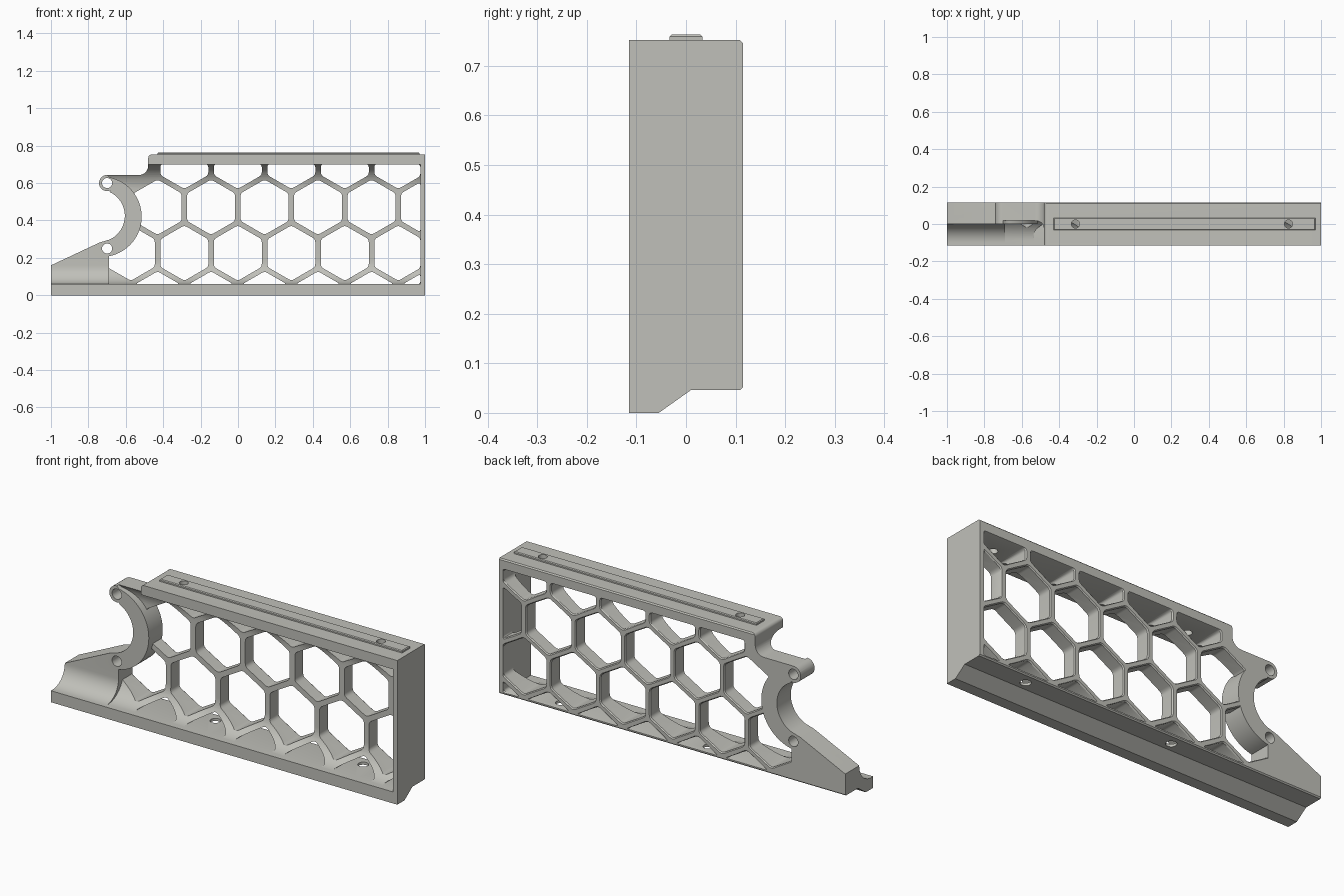
import bpy, bmesh, math
from mathutils import Vector

if "Cube" in bpy.data.objects:
    bpy.data.objects.remove(bpy.data.objects["Cube"])

grey = bpy.data.materials.new("light_grey")
grey.diffuse_color = (0.53, 0.53, 0.49, 1)
grey.use_nodes = True
grey.node_tree.nodes["Principled BSDF"].inputs["Base Color"].default_value = grey.diffuse_color


def arc(cx, cy, r, a0, a1, n=16):
    return [(cx + r * math.cos(math.radians(a0 + (a1 - a0) * i / n)),
             cy + r * math.sin(math.radians(a0 + (a1 - a0) * i / n))) for i in range(n + 1)]


def loft(bm, rings):
    """Closed solid through matching rings of 3D points."""
    vs = [[bm.verts.new(p) for p in ring] for ring in rings]
    n = len(vs[0])
    faces = [bm.faces.new(vs[0]), bm.faces.new(vs[-1][::-1])]
    for a, b in zip(vs, vs[1:]):
        for i in range(n):
            faces.append(bm.faces.new((a[i], b[i], b[(i + 1) % n], a[(i + 1) % n])))
    return faces


def finish(name, bm):
    bmesh.ops.recalc_face_normals(bm, faces=bm.faces)
    me = bpy.data.meshes.new(name)
    bm.to_mesh(me)
    bm.free()
    me.materials.append(grey)
    ob = bpy.data.objects.new(name, me)
    bpy.context.collection.objects.link(ob)
    return ob


def prism_x(name, yz, x0, x1):
    bm = bmesh.new()
    loft(bm, [[(x, y, z) for y, z in yz] for x in (x0, x1)])
    return finish(name, bm)


def prism_y(name, xz, y0, y1):
    bm = bmesh.new()
    loft(bm, [[(x, y, z) for x, z in xz] for y in (y0, y1)])
    return finish(name, bm)


def boolean(ob, other, op):
    m = ob.modifiers.new(op, 'BOOLEAN')
    m.operation, m.object, m.solver = op, other, 'EXACT'
    bpy.context.view_layer.objects.active = ob
    bpy.ops.object.modifier_apply(modifier=m.name)
    bpy.data.objects.remove(other)


def clip(poly, axis, limit, sign):
    """Keep the part of a convex polygon where sign * coord <= sign * limit."""
    out = []
    for p, q in zip(poly, poly[1:] + poly[:1]):
        dp, dq = sign * (limit - p[axis]), sign * (limit - q[axis])
        if dp >= 0:
            out.append(p)
        if dp * dq < 0:
            out.append(p.lerp(q, dp / (dp - dq)))
    return out


def rounded(poly, d=0.016, n=4):
    """Soften polygon corners with short quadratic curves."""
    out = []
    for i, p in enumerate(poly):
        a, b = poly[i - 1], poly[(i + 1) % len(poly)]
        s = p + (a - p).normalized() * min(d, (a - p).length * 0.4)
        e = p + (b - p).normalized() * min(d, (b - p).length * 0.4)
        for k in range(n + 1):
            t = k / n
            out.append(s * (1 - t) ** 2 + p * 2 * t * (1 - t) + e * t * t)
    return out


# Channel section: lower flange, filleted web, upper flange
back = [(0.115, 0.746), (0.115, 0.052), (0.109, 0.046), (0.01, 0.046), (-0.055, 0), (-0.115, 0)]
section = ([(0.109, 0.752)] + back + [(-0.115, 0.06)]
           + arc(-0.09, 0.19, 0.13, -90, 0) + arc(-0.09, 0.57, 0.13, 0, 90)
           + [(-0.115, 0.70), (-0.115, 0.752)])
body = prism_x("honeycomb_bracket", section, -1, 1)

# Honeycomb openings, flared slightly at the back
P, ROW, R = 0.286, 0.2455, 0.148
bm = bmesh.new()
for row in range(4):
    cz = -0.02 + row * ROW
    for k in range(6):
        cx = (-0.43 if row % 2 == 0 else -0.573) + k * P
        if row == 2:
            cx = -0.43 + k * P
        if row == 3:
            cx = -0.287 + k * P
        hexa = [Vector((cx + R * math.sin(i * math.pi / 3), cz + R * math.cos(i * math.pi / 3)))
                for i in range(6)]
        for axis, limit, sign in ((0, 0.975, 1), (1, 0.70, 1), (1, 0.06, -1)):
            hexa = clip(hexa, axis, limit, sign)
            if len(hexa) < 3:
                break
        if len(hexa) < 3 or max(p.x for p in hexa) - min(p.x for p in hexa) < 0.04:
            continue
        pts = rounded(hexa)
        c = sum(pts, Vector((0, 0))) / len(pts)
        rings = []
        for y, grow in ((-0.2, 0), (0.109, 0), (0.121, 0.010)):
            rings.append([(q.x, y, q.y) for q in
                          (p + (p - c).normalized() * grow for p in pts)])
        loft(bm, rings)
boolean(body, finish("honeycomb_cutter", bm), 'DIFFERENCE')

# End wall
boolean(body, prism_x("end_wall", [(0.109, 0.752)] + back + [(-0.115, 0.752)], 0.975, 1), 'UNION')

# Foot and curved clamp arm share the same open edge
lug = arc(-0.70, 0.60, 0.043, 90, 290)
mouth = arc(-0.745, 0.425, 0.14, 65, -65, 24)
edge = lug + mouth + [(-0.74, 0.282), (-1, 0.16)]
foot = ([(-1, 0.052), (-0.69, 0.052)] + arc(-0.73, 0.42, 0.215, -79, 78, 32) + edge)
boolean(body, prism_y("foot_and_clamp", foot, 0, 0.115), 'UNION')
fillet = [(0.01, 0.16), (0.01, 0.052), (-0.1, 0.052)] + arc(-0.1, 0.16, 0.1, -90, 0)
boolean(body, prism_x("foot_fillet", fillet, -1, -0.69), 'UNION')

# Open space above the foot and inside the clamp
void = (edge[::-1] + arc(-0.53, 0.693, 0.05, -90, 0, 8) + arc(-0.462, 0.734, 0.018, 180, 90, 6)
        + [(-0.462, 0.9), (-1.1, 0.9), (-1.1, 0.113)])
boolean(body, prism_y("void_cutter", void, -0.3, 0.3), 'DIFFERENCE')

# Raised rail on the upper flange
bm = bmesh.new()
loft(bm, [[(0.27 + sx * (0.70 - i), sy * (0.033 - i), z)
           for sx, sy in ((-1, -1), (1, -1), (1, 1), (-1, 1))]
          for z, i in ((0.74, 0), (0.759, 0), (0.763, 0.004))])
boolean(body, finish("top_rail", bm), 'UNION')

# Bolt holes: clamp (along y), upper flange and lower flange (along z)
for z in (0.60, 0.25):
    boolean(body, prism_y("clamp_hole", arc(-0.70, z, 0.027, 0, 345, 23), -0.3, 0.3), 'DIFFERENCE')
for x, y, z0, z1, r in ((-0.313, 0, 0.66, 0.8, 0.022), (0.826, 0, 0.66, 0.8, 0.022),
                        (-0.17, 0.057, 0.0, 0.09, 0.026), (0.683, 0.057, 0.0, 0.09, 0.026)):
    bm = bmesh.new()
    loft(bm, [[(px, py, z) for px, py in arc(x, y, r, 0, 345, 23)] for z in (z0, z1)])
    boolean(body, finish("flange_hole", bm), 'DIFFERENCE')

# Smooth curves, crisp edges
bpy.ops.object.select_all(action='DESELECT')
body.select_set(True)
bpy.context.view_layer.objects.active = body
bpy.ops.object.shade_smooth_by_angle(angle=math.radians(30))
